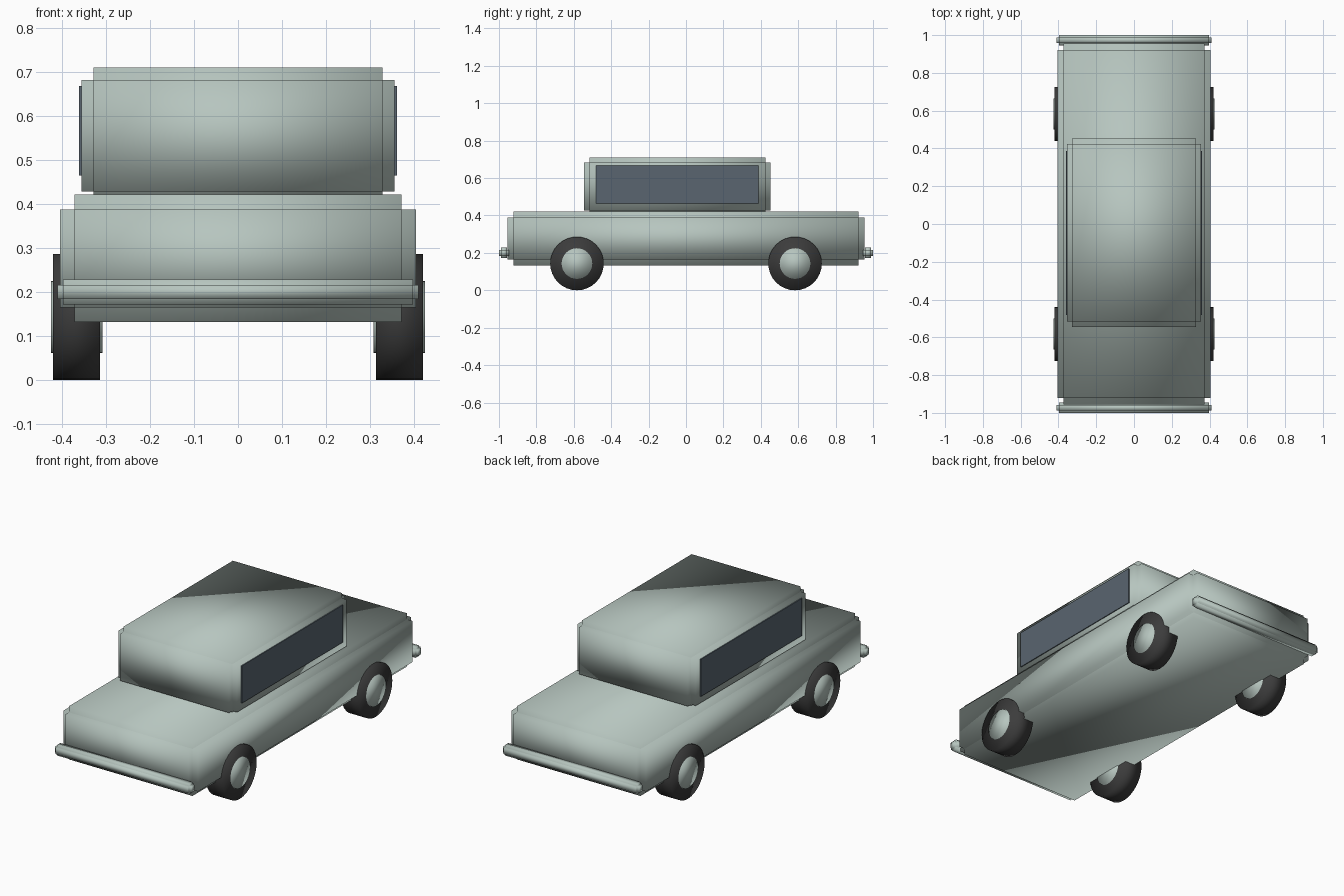
import bpy
import bmesh
import math
from mathutils import Matrix, Vector

cube = bpy.data.objects.get("Cube")
if cube:
    bpy.data.objects.remove(cube, do_unlink=True)


def make_material(name, color):
    mat = bpy.data.materials.new(name)
    mat.use_nodes = True
    mat.diffuse_color = color
    shader = next(n for n in mat.node_tree.nodes if n.type == "BSDF_PRINCIPLED")
    shader.inputs["Base Color"].default_value = color
    return mat


PAINT = make_material("pale grey green", (0.47, 0.56, 0.52, 1))
RUBBER = make_material("dark rubber", (0.045, 0.045, 0.045, 1))
GLASS = make_material("slate glass", (0.10, 0.13, 0.16, 1))


def finish(name, bm, mat, smooth=True):
    mesh = bpy.data.meshes.new(name)
    for face in bm.faces:
        face.smooth = smooth
    bm.to_mesh(mesh)
    bm.free()
    mesh.materials.append(mat)
    obj = bpy.data.objects.new(name, mesh)
    bpy.context.collection.objects.link(obj)
    return obj


def add_box(bm, low, high):
    low, high = Vector(low), Vector(high)
    matrix = Matrix.Translation((low + high) / 2) @ Matrix.Diagonal((high - low).to_4d())
    bmesh.ops.create_cube(bm, size=1, matrix=matrix)


def stepped_box(name, low, high, step, mat):
    """Three crossing boxes, each full size along one axis, give stepped edges."""
    bm = bmesh.new()
    for axis in range(3):
        inset = Vector((step, step, step))
        inset[axis] = 0
        add_box(bm, Vector(low) + inset, Vector(high) - inset)
    return finish(name, bm, mat)


def wheel_cylinder(name, x0, x1, y, z, radius, mat):
    bm = bmesh.new()
    matrix = Matrix.Translation(((x0 + x1) / 2, y, z)) @ Matrix.Rotation(math.pi / 2, 4, "Y")
    bmesh.ops.create_cone(bm, cap_ends=True, segments=32, radius1=radius,
                          radius2=radius, depth=abs(x1 - x0), matrix=matrix)
    return finish(name, bm, mat)


# Body and cabin
stepped_box("body", (-0.405, -0.955, 0.132), (0.405, 0.955, 0.421), 0.033, PAINT)
stepped_box("cabin", (-0.356, -0.545, 0.40), (0.356, 0.452, 0.71), 0.028, PAINT)

# Bumpers
for name, y in (("front_bumper", -0.973), ("rear_bumper", 0.973)):
    stepped_box(name, (-0.41, y - 0.027, 0.172), (0.41, y + 0.027, 0.228), 0.012, PAINT)

for side, sx in (("left", 1), ("right", -1)):
    # Side window plate
    bm = bmesh.new()
    inner, outer = sorted((sx * 0.353, sx * 0.361))
    add_box(bm, (inner, -0.482, 0.465), (outer, 0.387, 0.668))
    finish(side + "_window", bm, GLASS, smooth=False)

    # Wheels
    for end, y in (("front", -0.583), ("rear", 0.583)):
        wheel_cylinder(f"{end}_{side}_tyre", sx * 0.314, sx * 0.42, y, 0.143, 0.143, RUBBER)
        wheel_cylinder(f"{end}_{side}_hub", sx * 0.308, sx * 0.425, y, 0.143, 0.082, PAINT)
